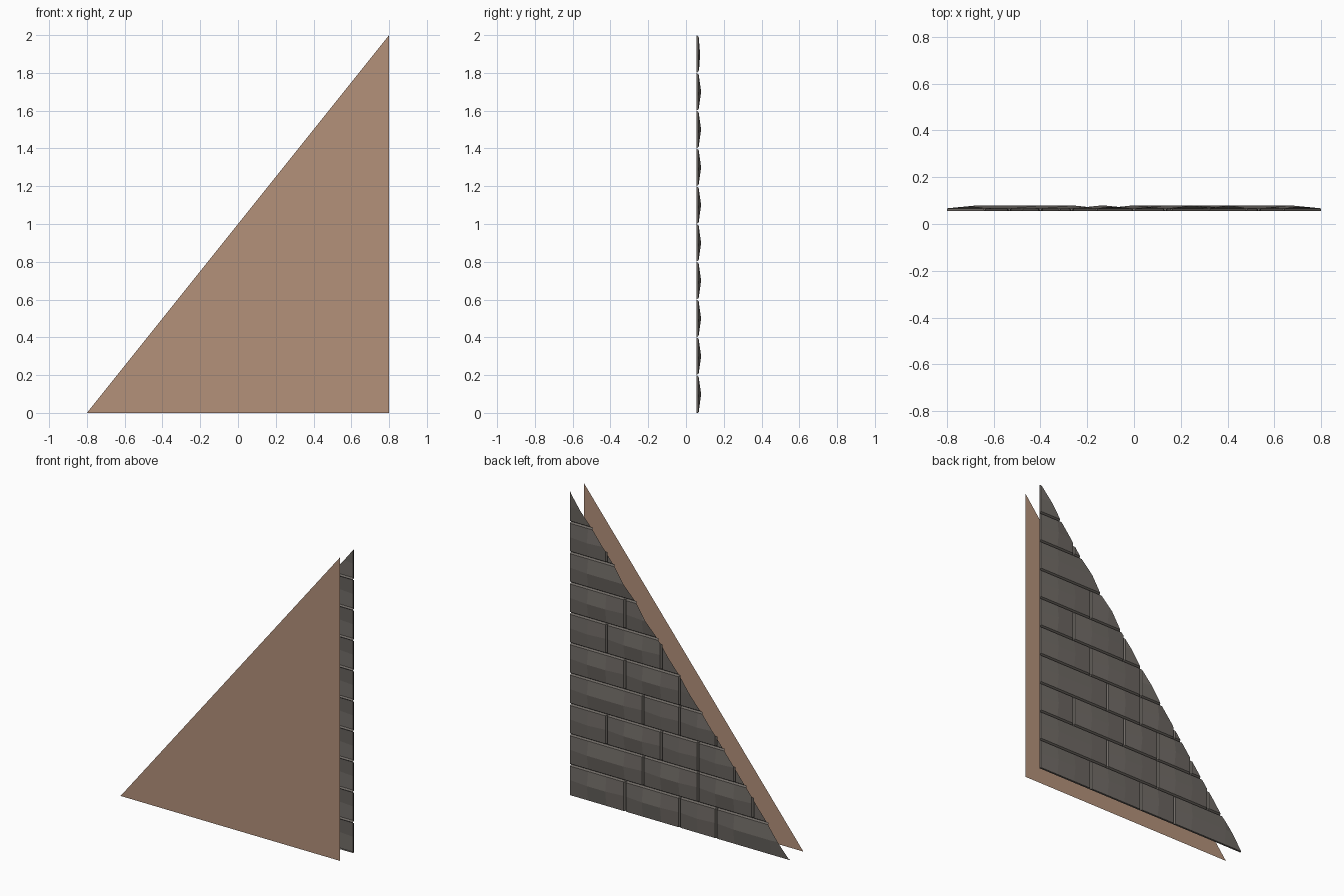
import bpy, bmesh
from mathutils import Vector

if "Cube" in bpy.data.objects:
    bpy.data.objects.remove(bpy.data.objects["Cube"])

W, H = 0.8, 2.0            # half width and height of the gable
ROW = H / 10               # course height
CELL = 2 * W / 12          # horizontal brick module
BACK, RIM, BULGE = 0.055, 0.067, 0.08


def material(name, rgb):
    m = bpy.data.materials.new(name)
    m.diffuse_color = (*rgb, 1)
    m.use_nodes = True
    m.node_tree.nodes["Principled BSDF"].inputs["Base Color"].default_value = m.diffuse_color
    return m


def finish(bm, name, mat):
    me = bpy.data.meshes.new(name)
    bm.to_mesh(me)
    bm.free()
    me.materials.append(mat)
    ob = bpy.data.objects.new(name, me)
    bpy.context.collection.objects.link(ob)
    return ob


plaster = material("tan plaster", (0.456, 0.283, 0.195))
stone = material("dark grey stone", (0.156, 0.141, 0.127))

# Inner plaster face: one flat triangle facing the front
bm = bmesh.new()
bm.faces.new([bm.verts.new(p) for p in ((-W, -0.08, 0), (W, -0.08, 0), (W, -0.08, H))])
finish(bm, "plaster_face", plaster)


def brick(bm, c0, c1, row):
    """Pillowed brick from module c0 to c1, counted from the left edge."""
    x0, x1 = -W + c0 * CELL, -W + c1 * CELL
    z0, z1 = row * ROW, (row + 1) * ROW
    gap = 0.008
    gr = 0.001 if c1 == 12 else gap
    gb = 0.001 if row == 0 else gap
    gl = 0.001 if c0 == 0 else gap
    inner = [-W + c * CELL for c in range(c0 + 1, c1)] or [(x0 + x1) / 2]
    xs = [x0, x0 + gl, *inner, x1 - gr, x1]
    zs = [z0, z0 + gb, (z0 + z1) / 2, z1 - gap, z1]
    grid = []
    for j, z in enumerate(zs):
        line = []
        for i, x in enumerate(xs):
            ring = min(i, j, len(xs) - 1 - i, len(zs) - 1 - j)
            y = (BACK, RIM, BULGE)[min(ring, 2)]
            line.append(bm.verts.new((x, y, z)))
        grid.append(line)
    for j in range(len(zs) - 1):
        for i in range(len(xs) - 1):
            bm.faces.new((grid[j][i], grid[j + 1][i], grid[j + 1][i + 1], grid[j][i + 1]))


# Outer stone courses: joint positions in modules from the left edge
joints = [[4, 6, 9], [2, 5, 8], [3, 5, 7, 10], [4, 6, 8], [6, 9],
          [7, 10], [9], [8], [10], [9]]
joints[7] = []
joints[9] = []
bm = bmesh.new()
for row, cuts in enumerate(joints):
    ends = [0, *cuts, 12]
    for a, b in zip(ends, ends[1:]):
        brick(bm, a, b, row)

# Trim the courses along the sloping gable edge
bmesh.ops.bisect_plane(bm, geom=bm.verts[:] + bm.edges[:] + bm.faces[:],
                       plane_co=Vector((-W, 0, 0)),
                       plane_no=Vector((-H, 0, 2 * W)), clear_outer=True)
finish(bm, "stone_courses", stone)
